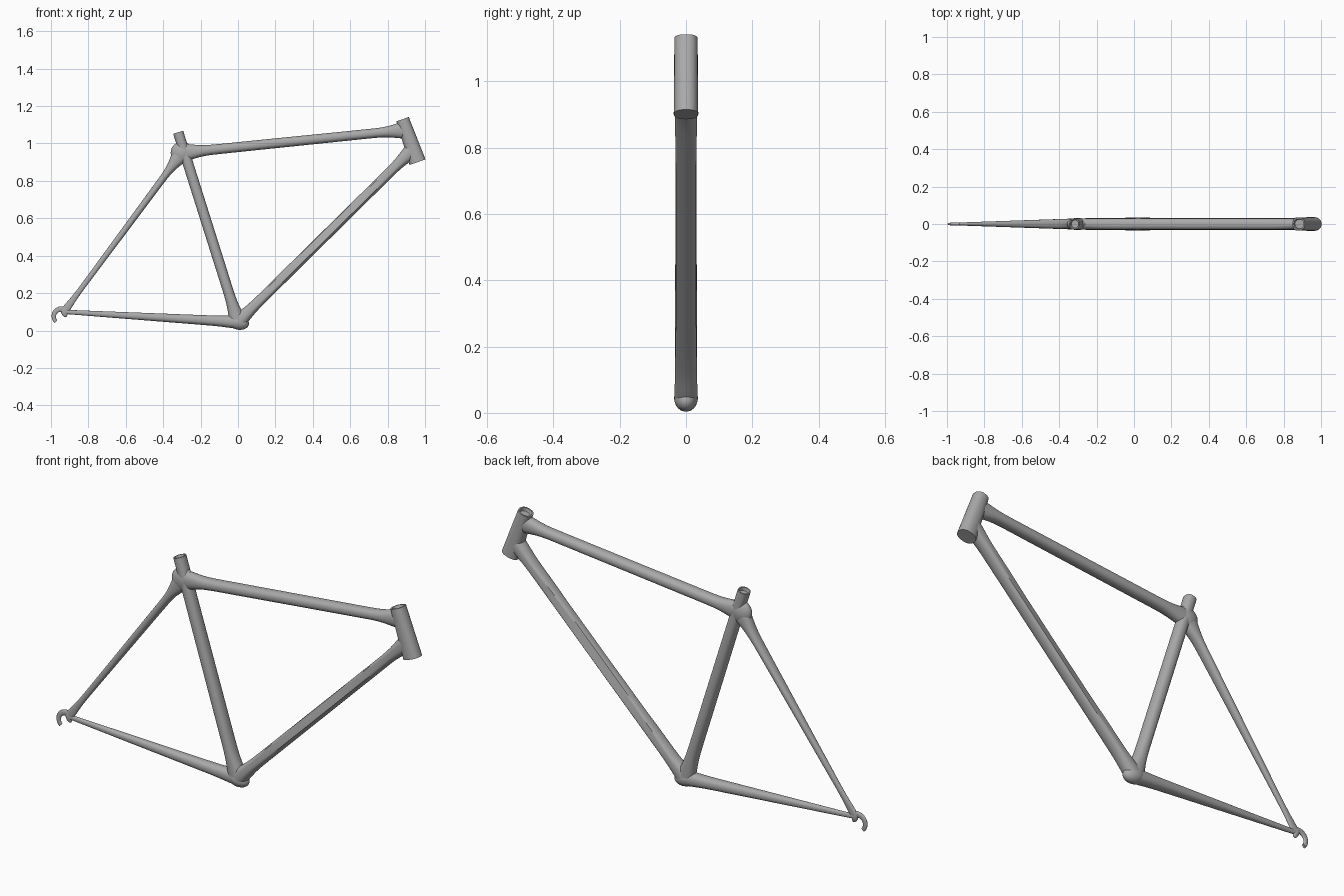
import bpy, bmesh, math
from mathutils import Vector

cube = bpy.data.objects.get("Cube")
if cube:
    bpy.data.objects.remove(cube, do_unlink=True)

grey = bpy.data.materials.new("frame_grey")
grey.use_nodes = True
grey.diffuse_color = (0.4, 0.4, 0.4, 1)
grey.node_tree.nodes["Principled BSDF"].inputs["Base Color"].default_value = grey.diffuse_color

SIDES = 24
STEPS = 40
REACH = 0.08  # how far a joint swelling runs along a tube


def finish(bm, name):
    bmesh.ops.recalc_face_normals(bm, faces=bm.faces)
    mesh = bpy.data.meshes.new(name)
    bm.to_mesh(mesh)
    bm.free()
    obj = bpy.data.objects.new(name, mesh)
    bpy.context.collection.objects.link(obj)
    mesh.materials.append(grey)
    bpy.ops.object.select_all(action='DESELECT')
    obj.select_set(True)
    bpy.context.view_layer.objects.active = obj
    bpy.ops.object.shade_smooth_by_angle(angle=math.radians(40))


def soften(value):
    """Push a circle coordinate outward for a slightly squared section."""
    return math.copysign(abs(value) ** 0.87, value)


def section(bm, centre, along, height, depth, bevel=0):
    """One closed ring of a tube; bevel pinches its upper corners."""
    side = Vector((-along.z, 0, along.x))
    ring = []
    for i in range(SIDES):
        angle = math.tau * i / SIDES
        up, out = soften(math.cos(angle)), soften(math.sin(angle))
        limit = 1 - bevel * (1 + up) / 2
        out = max(-limit, min(limit, out))
        ring.append(bm.verts.new(centre + side * up * height + Vector((0, out * depth, 0))))
    return ring


def skin(bm, rings, name):
    for a, b in zip(rings, rings[1:]):
        for i in range(SIDES):
            j = (i + 1) % SIDES
            bm.faces.new((a[i], a[j], b[j], b[i]))
    bm.faces.new(rings[0])
    bm.faces.new(rings[-1])
    finish(bm, name)


def mix(pair, factor):
    return pair[0] + (pair[1] - pair[0]) * factor


def tube(name, start, end, height, depth, flare=(0, 0), bevel=0, dished=False):
    """Straight tapered tube, swelling by flare at its two joints."""
    bm = bmesh.new()
    length = (end - start).length
    along = (end - start).normalized()
    rings = []
    for i in range(STEPS + 1):
        f = i / STEPS
        swell = (flare[0] * math.exp(-(f * length / REACH) ** 2)
                 + flare[1] * math.exp(-((1 - f) * length / REACH) ** 2))
        rings.append(section(bm, start.lerp(end, f), along, mix(height, f) + swell,
                             mix(depth, f), bevel * math.sin(math.pi * f)))
    if dished:
        # Shallow socket in the open end
        for scale, sink in ((0.8, 0), (0.7, 0.015)):
            rings.append(section(bm, end - along * sink, along,
                                 height[1] * scale, depth[1] * scale))
    skin(bm, rings, name)


def lug(name, centre, radii, tilt=0):
    """Rounded swelling where tubes meet."""
    bm = bmesh.new()
    bmesh.ops.create_uvsphere(bm, u_segments=SIDES, v_segments=SIDES // 2, radius=1)
    c, s = math.cos(math.radians(tilt)), math.sin(math.radians(tilt))
    for v in bm.verts:
        x, y, z = (a * r for a, r in zip(v.co, radii))
        v.co = centre + Vector((x * c + z * s, y, z * c - x * s))
    finish(bm, name)


# Joint positions on the centre plane
crank = Vector((0, 0, 0.045))
cluster = Vector((-0.3, 0, 0.95))
seat_top = Vector((-0.32, 0, 1.06))
head_top = Vector((0.88, 0, 1.13))
head_base = Vector((0.96, 0, 0.9))
axle = Vector((-0.93, 0, 0.1))

# Main triangle
tube("head_tube", head_base, head_top, (0.045, 0.035), (0.037, 0.035), dished=True)
tube("top_tube", cluster, head_top.lerp(head_base, 0.25),
     (0.027, 0.025), (0.03, 0.03), (0.02, 0.02))
tube("seat_tube", crank, seat_top, (0.028, 0.028), (0.034, 0.03), (0.015, 0), dished=True)
tube("down_tube", crank, head_top.lerp(head_base, 0.7),
     (0.028, 0.027), (0.035, 0.035), (0.012, 0.015), bevel=0.5)

# Joints
lug("bottom_bracket", crank, (0.06, 0.036, 0.04), 14)
lug("seat_cluster", cluster, (0.06, 0.033, 0.06))

# Rear triangle, thinning toward the wheel mount
tube("chain_stay", crank, axle, (0.03, 0.011), (0.033, 0.008), (0.005, 0))
tube("seat_stay", cluster, axle, (0.02, 0.013), (0.03, 0.008), (0.025, 0.008))

# Wheel mount: a plate with an open hook behind it
lug("dropout_plate", axle, (0.016, 0.009, 0.03), -20)
bm = bmesh.new()
rings = []
for i in range(SIDES + 1):
    f = i / SIDES
    angle = math.radians(mix((50, 225), f))
    radial = Vector((math.cos(angle), 0, math.sin(angle)))
    along = Vector((-radial.z, 0, radial.x))
    centre = axle + Vector((-0.015, 0, -0.025)) + radial * 0.04
    rings.append(section(bm, centre, along, mix((0.016, 0.01), f), mix((0.008, 0.006), f)))
skin(bm, rings, "dropout_hook")
